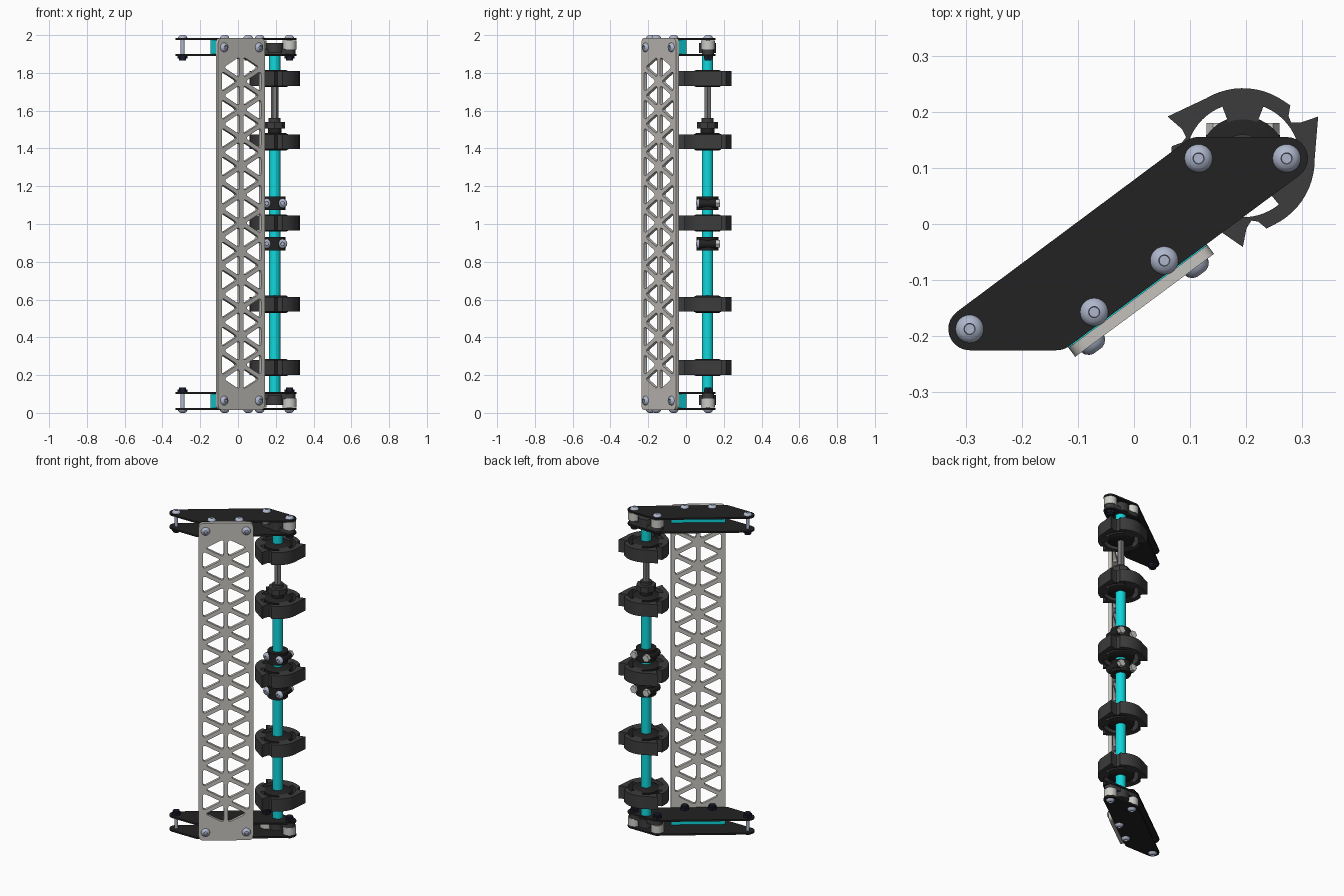
import bpy, bmesh
from math import cos, sin, radians, pi
from mathutils import Matrix, Vector

if "Cube" in bpy.data.objects:
    bpy.data.objects.remove(bpy.data.objects["Cube"], do_unlink=True)


def material(name, *rgb):
    m = bpy.data.materials.new(name)
    m.use_nodes = True
    m.diffuse_color = (*rgb, 1)
    m.node_tree.nodes["Principled BSDF"].inputs["Base Color"].default_value = (*rgb, 1)
    return m


BLACK = material("black plate", .016, .016, .016)
RUBBER = material("dark grey rubber", .045, .045, .045)
ALLOY = material("warm grey metal", .56, .54, .51)
CYAN = material("cyan plastic", .005, .68, .72)
STEEL = material("blue grey steel", .42, .47, .6)
NUT = material("dark nut", .01, .012, .025)
SHAFT = material("grey shaft", .2, .2, .2)
SPACER = material("off white spacer", .6, .6, .57)
made = []


def finish(name, me, mat, matrix=None):
    ob = bpy.data.objects.new(name, me)
    bpy.context.collection.objects.link(ob)
    me.materials.clear()
    me.materials.append(mat)
    if matrix:
        me.transform(matrix)
    bm = bmesh.new()
    bm.from_mesh(me)
    bmesh.ops.remove_doubles(bm, verts=bm.verts, dist=1e-5)
    bmesh.ops.recalc_face_normals(bm, faces=bm.faces)
    bm.to_mesh(me)
    bm.free()
    made.append(ob)
    return ob


def sheet(name, loops, z0, z1, mat, matrix=None):
    """Extrude a flat outline; loops after the first are holes."""
    cu = bpy.data.curves.new(name, 'CURVE')
    cu.dimensions, cu.fill_mode = '2D', 'BOTH'
    cu.extrude = abs(z1 - z0) / 2
    for loop in loops:
        sp = cu.splines.new('POLY')
        sp.points.add(len(loop) - 1)
        for p, (x, y) in zip(sp.points, loop):
            p.co = (x, y, 0, 1)
        sp.use_cyclic_u = True
    tmp = bpy.data.objects.new(name + "_curve", cu)
    bpy.context.collection.objects.link(tmp)
    dg = bpy.context.evaluated_depsgraph_get()
    me = bpy.data.meshes.new_from_object(tmp.evaluated_get(dg))
    bpy.data.objects.remove(tmp, do_unlink=True)
    bpy.data.curves.remove(cu)
    place = Matrix.Translation((0, 0, (z0 + z1) / 2))
    return finish(name, me, mat, matrix @ place if matrix else place)


def lathe(name, profile, mat, at=(0, 0, 0), matrix=None, n=24):
    """Revolve (radius, height) points about the local z axis."""
    bm = bmesh.new()
    vs = [bm.verts.new((r, 0, z)) for r, z in profile]
    es = [bm.edges.new(p) for p in zip(vs, vs[1:])]
    bmesh.ops.spin(bm, geom=vs + es, axis=(0, 0, 1), cent=(0, 0, 0), angle=2 * pi, steps=n)
    me = bpy.data.meshes.new(name)
    bm.to_mesh(me)
    bm.free()
    place = Matrix.Translation(at)
    return finish(name, me, mat, matrix @ place if matrix else place)


def cylinder(name, r, z0, z1, mat, at, n=24, matrix=None):
    return lathe(name, [(0, z0), (r, z0), (r, z1), (0, z1)], mat, (*at, 0), matrix, n)


def rounded(points, r, steps=4):
    """Polygon with its corners cut back by r and softened."""
    out = []
    pts = [Vector(p) for p in points]
    for i, p in enumerate(pts):
        a = p + (pts[i - 1] - p).normalized() * r
        b = p + (pts[(i + 1) % len(pts)] - p).normalized() * r
        for k in range(steps + 1):
            t = k / steps
            out.append(a * (1 - t) ** 2 + p * 2 * t * (1 - t) + b * t * t)
    return out


def polar(r, deg):
    return (r * cos(radians(deg)), r * sin(radians(deg)))


def hull(centres, r):
    """Outline wrapped around equal discs, centres counter-clockwise."""
    out = []
    for i, c in enumerate(centres):
        c, a, b = Vector(c), Vector(centres[i - 1]), Vector(centres[(i + 1) % len(centres)])
        d0, d1 = c - a, b - c
        s = Vector((d0.y, -d0.x)).normalized()
        turn = s.angle_signed(Vector((d1.y, -d1.x)), 0)
        turn = abs(turn)
        for k in range(11):
            t = turn * k / 10
            out.append(c + r * Vector((s.x * cos(t) - s.y * sin(t), s.x * sin(t) + s.y * cos(t))))
    return out


def head(z, s):
    """Profile of a domed screw head with a socket."""
    return [(0, z + s * .006), (.009, z + s * .006), (.01, z + s * .015), (.017, z + s * .012),
            (.023, z + s * .006), (.025, z), (0, z)]


# Key positions in plan
LEFT, BACK, RIGHT = (-.293, -.187), (.115, .117), (.272, .117)
INNER = [(.054, -.065), (-.071, -.157)]
AXLE = (.194, .114)
plate = hull([LEFT, (-.138, -.187), RIGHT, BACK], .038)
u = Vector((.41, .304, 0)).normalized()
out = Vector((u.y, -u.x, 0))
FRAME = Matrix((u, (0, 0, 1), out)).transposed().to_4x4()
FRAME.translation = (.007, -.129, 0)

# Triangulated side strip
HALF, LOW, PITCH = .154, .105, .15


def tri(points):
    c = sum((Vector(p) for p in points), Vector((0, 0))) / 3
    return rounded([c + (Vector(p) - c) * .74 for p in points], .022)


holes = []
for side in (-1, 1):
    rim = side * (HALF - .012)
    for k in range(12):
        z = LOW + k * PITCH
        holes.append(tri([(0, z), (0, z + PITCH), (rim, z + PITCH / 2)]))
        if k:
            holes.append(tri([(rim, z - PITCH / 2), (rim, z + PITCH / 2), (0, z)]))
edge = rounded([(-HALF, .015), (HALF, .015), (HALF, 1.985), (-HALF, 1.985)], .03)
sheet("lattice_strip", [edge] + holes, 0, .02, ALLOY, FRAME)

# Matching end assemblies
for s, end in ((1, "top"), (-1, "bottom")):
    def Z(h):
        return 1 + s * h
    sheet(end + "_outer_plate", [plate], Z(.975), Z(.985), BLACK)
    sheet(end + "_inner_plate", [plate], Z(.89), Z(.90), BLACK)
    block = [(-HALF, Z(.90)), (HALF, Z(.90)), (HALF, Z(.975)), (-HALF, Z(.975))]
    sheet(end + "_strip_block", [block], -.05, 0, CYAN, FRAME)
    for p in [LEFT, BACK, RIGHT] + INNER:
        lathe(end + "_bolt_head", head(Z(.985), s), STEEL, (*p, 0))
        cylinder(end + "_bolt_shank", .011, Z(.87), Z(.985), STEEL, p, 12)
        cylinder(end + "_nut", .026, Z(.875), Z(.89), NUT, p, 6)
        cylinder(end + "_nut_collar", .019, Z(.865), Z(.876), NUT, p, 16)
    for x in (-.115, .115):
        lathe(end + "_strip_screw", head(.02, 1), STEEL, (x, Z(.935), 0), FRAME)
    # Axle support between the plates
    for p in (BACK, RIGHT):
        cylinder(end + "_spacer", .037, Z(.925), Z(.972), SPACER, p)
    sheet(end + "_axle_mount", [hull([BACK, RIGHT], .032)], Z(.90), Z(.926), RUBBER)
    cylinder(end + "_bearing", .046, Z(.905), Z(.958), RUBBER, AXLE)

# Axle and sleeves
cylinder("hex_axle", .02, .05, 1.95, SHAFT, AXLE, 6)
cylinder("long_sleeve", .03, .105, 1.42, CYAN, AXLE)
cylinder("short_sleeve", .03, 1.80, 1.9, CYAN, AXLE)

# Barbed wheels
rim = []
for tip in (30, 150, 270):
    rim += [polar(.155, tip), polar(.122, tip + 3), polar(.109, tip + 8),
            polar(.113, tip + 14), polar(.129, tip + 19)]
    rim += [polar(.128, tip + 19 + a) for a in range(6, 78, 6)]
slots = []
for spoke in (90, 210, 330):
    arc = range(21, 100, 6)
    slots.append([polar(.102, spoke + a) for a in arc]
                 + [polar(.06, spoke + a) for a in reversed(arc)])
for i, z in enumerate((.24, .575, 1.005, 1.435, 1.77)):
    sheet(f"wheel_{i}", [rim] + slots, z - .039, z + .039, RUBBER,
          Matrix.Translation((*AXLE, 0)))
    lathe(f"wheel_hub_{i}", [(0, -.046), (.06, -.046), (.078, -.036), (.078, .036),
                             (.06, .046), (0, .046)], BLACK, (*AXLE, z), n=32)

# Coupler above the fourth wheel
cylinder("coupler_base", .036, 1.47, 1.505, BLACK, AXLE)
cylinder("coupler_nut", .056, 1.505, 1.54, RUBBER, AXLE, 8)
cylinder("coupler_neck", .032, 1.54, 1.56, RUBBER, AXLE)

# Split clamp collars with cross screws
FRONT = Matrix.Rotation(pi / 2, 4, 'X')
for z in (.895, 1.11):
    cylinder("clamp_collar", .058, z - .036, z + .036, BLACK, AXLE, 28)
    for x in (-.042, .042):
        m = Matrix.Translation((AXLE[0] + x, AXLE[1], z)) @ FRONT
        cylinder("clamp_boss", .024, -.045, .045, BLACK, (0, 0), 16, m)
        lathe("clamp_screw", head(.045, 1), STEEL, matrix=m)
        cylinder("clamp_nut", .023, -.066, -.045, SPACER, (0, 0), 6, m)

bpy.ops.object.select_all(action='DESELECT')
for ob in made:
    ob.select_set(True)
bpy.context.view_layer.objects.active = made[0]
bpy.ops.object.shade_smooth_by_angle(angle=radians(35))
